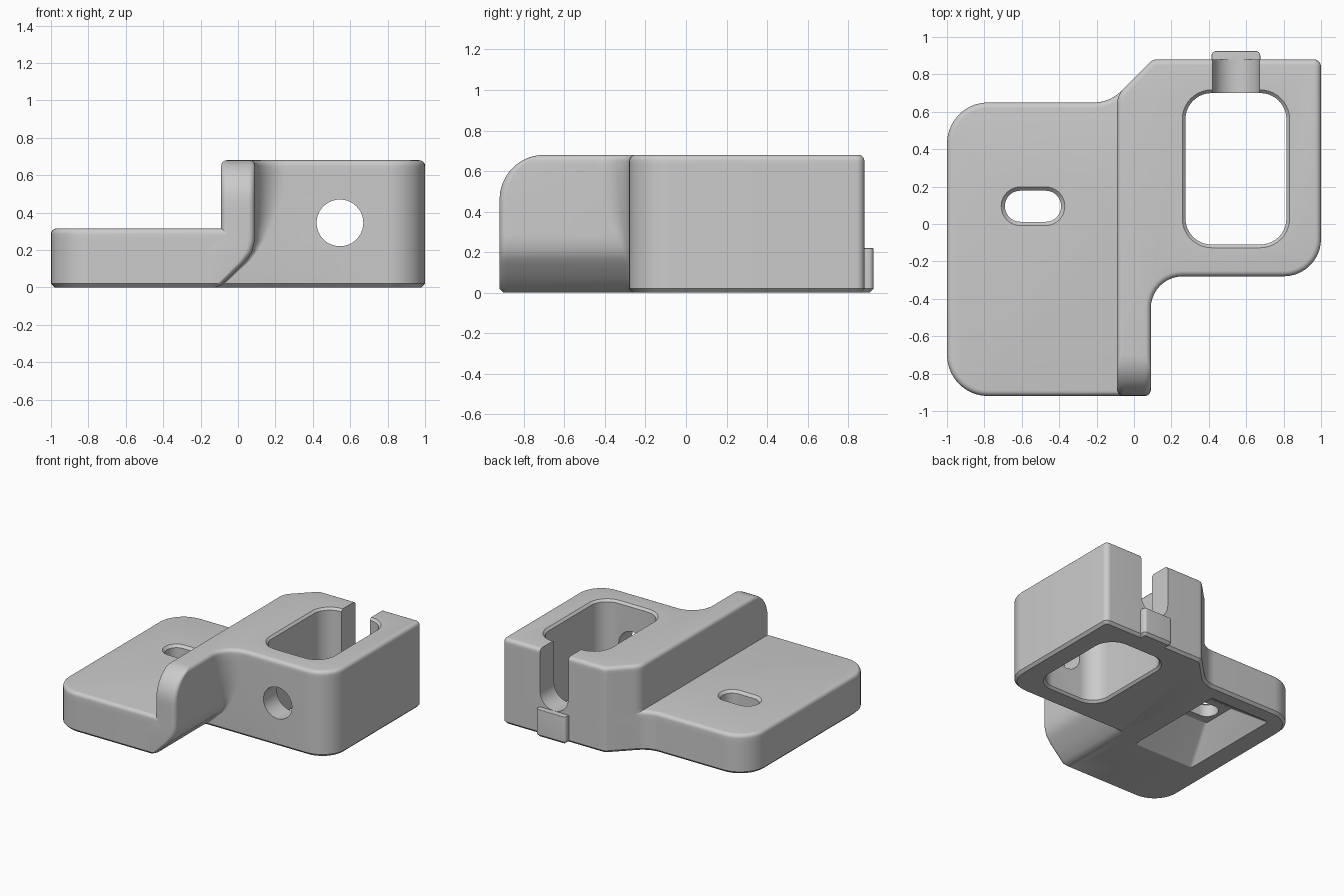
import bpy, bmesh, math
from mathutils import Vector

cube = bpy.data.objects.get("Cube")
if cube:
    bpy.data.objects.remove(cube)

grey = bpy.data.materials.new("light_grey")
grey.use_nodes = True
colour = (0.6, 0.6, 0.6, 1)
grey.diffuse_color = colour
grey.node_tree.nodes["Principled BSDF"].inputs["Base Color"].default_value = colour


def rounded(corners, steps=10):
    """Counter-clockwise outline from (x, y, radius) corners."""
    out = []
    for i, (x, y, r) in enumerate(corners):
        p = Vector((x, y))
        if not r:
            out.append(p)
            continue
        a = (Vector(corners[i - 1][:2]) - p).normalized()
        b = (Vector(corners[(i + 1) % len(corners)][:2]) - p).normalized()
        half = a.angle(b) / 2
        centre = p + (a + b).normalized() * r / math.sin(half)
        start = (p + a * r / math.tan(half) - centre).normalized()
        end = (p + b * r / math.tan(half) - centre).normalized()
        out += [centre + start.slerp(end, k / steps) * r for k in range(steps + 1)]
    return out


def inset(ring, t):
    """Move every outline point inwards by t along its mitre."""
    out = []
    for i, p in enumerate(ring):
        a = (p - ring[i - 1]).normalized()
        b = (ring[(i + 1) % len(ring)] - p).normalized()
        na, nb = Vector((-a.y, a.x)), Vector((-b.y, b.x))
        out.append(p + (na + nb) * t / (1 + na.dot(nb)))
    return out


def rect(x0, x1, y0, y1, r):
    return rounded([(x0, y0, r), (x1, y0, r), (x1, y1, r), (x0, y1, r)])


def loft(name, rows, along_y=False):
    """Solid through (height, outline) rows, capped at both ends."""
    bm = bmesh.new()
    rings = [[bm.verts.new((p.x, h, p.y) if along_y else (p.x, p.y, h)) for p in ring]
             for h, ring in rows]
    n = len(rings[0])
    for low, high in zip(rings, rings[1:]):
        for i in range(n):
            j = (i + 1) % n
            bm.faces.new((low[i], low[j], high[j], high[i]))
    bm.faces.new(rings[0][::-1])
    bm.faces.new(rings[-1])
    bmesh.ops.recalc_face_normals(bm, faces=bm.faces)
    mesh = bpy.data.meshes.new(name)
    bm.to_mesh(mesh)
    bm.free()
    mesh.materials.append(grey)
    obj = bpy.data.objects.new(name, mesh)
    bpy.context.collection.objects.link(obj)
    return obj


def activate(obj):
    bpy.ops.object.select_all(action='DESELECT')
    obj.select_set(True)
    bpy.context.view_layer.objects.active = obj


def cut(obj, cutter):
    cutter.hide_render = True
    mod = obj.modifiers.new("cut", 'BOOLEAN')
    mod.operation, mod.solver, mod.object = 'DIFFERENCE', 'EXACT', cutter
    activate(obj)
    bpy.ops.object.modifier_apply(modifier=mod.name)
    bpy.data.objects.remove(cutter)


def lerp(table, z):
    """Piecewise linear lookup in (z, value) pairs."""
    for (z0, v0), (z1, v1) in zip(table, table[1:]):
        if z <= z1:
            return v0 + (v1 - v0) * (z - z0) / (z1 - z0)
    return table[-1][1]


def levels(top, middle, fillet=0.03, chamfer=0.02):
    """(height, inset) pairs: chamfered foot, straight sides, rounded top."""
    rows = [(0, chamfer), (chamfer, 0)] + [(z, 0) for z in middle]
    for k in range(6):
        a = k / 5 * math.pi / 2
        rows.append((top - fillet + fillet * math.sin(a), fillet * (1 - math.cos(a))))
    return rows


# Shared shapes: sloped wall underside and the blend growing above it
UNDERSIDE = [(0, -0.1), (0.14, 0.04), (0.19, 0.075), (0.25, 0.09)]
BLEND = [(0, 0.01), (0.2, 0.03), (0.3, 0.075), (0.4, 0.12), (0.5, 0.15), (0.6, 0.17)]
WALL_LEFT = [(0, -0.2), (0.2, -0.2), (0.29, -0.09)]
FRONT, BOX_FRONT, BACK, TOP = -0.92, -0.28, 0.88, 0.68


def body_outline(z, t):
    right, left = lerp(UNDERSIDE, z), lerp(WALL_LEFT, z)
    front = FRONT
    if z > 0.46:
        front = -0.7 - math.sqrt(max(0, 0.22 ** 2 - (z - 0.46) ** 2)) - t
    return inset(rounded([
        (left, front, 0.035), (right, front, 0.035), (right, BOX_FRONT, lerp(BLEND, z)),
        (1, BOX_FRONT, 0.2), (1, BACK, 0.04), (0.1, BACK, 0.06),
        (left, left + 0.78, 0.12)]), t)


def plate_outline(z, t):
    right = min(lerp(UNDERSIDE, z) - 0.03, 0)
    return inset(rounded([
        (-1, FRONT, 0.22), (right, FRONT, 0), (right, 0, 0), (0.05, 0.2, 0),
        (0.05, 0.83, 0), (-0.13, 0.65, 0.2), (-1, 0.65, 0.22)]), t)


# Tall box with its upright wall
steps = [0.08, 0.14, 0.165, 0.19, 0.22, 0.25, 0.29, 0.33, 0.38, 0.42,
         0.46, 0.5, 0.54, 0.58, 0.61, 0.63]
body = loft("box_and_wall", [(z, body_outline(z, t)) for z, t in levels(TOP, steps)])

# Window through the box, with chamfered rims
window = rect(0.275, 0.815, -0.11, 0.7, 0.14)
wide = inset(window, -0.017)
cut(body, loft("window_cutter", [(-0.02, wide), (0, wide), (0.017, window),
                                 (TOP - 0.017, window), (TOP, wide), (TOP + 0.02, wide)]))

# Round hole in the front and open-topped notch in the back
hole = rect(0.42, 0.67, 0.22, 0.47, 0.1249)
cut(body, loft("hole_cutter", [(-0.4, hole), (0.1, hole)], True))
notch = rounded([(0.42, 0.22, 0.1249), (0.67, 0.22, 0.1249), (0.67, 0.8, 0), (0.42, 0.8, 0)])
cut(body, loft("notch_cutter", [(0.6, notch), (1, notch)], True))

# Low mounting plate
plate = loft("mounting_plate", [(z, plate_outline(z, t))
                                for z, t in levels(0.315, [0.08, 0.14, 0.19, 0.25])])

# Tapered pocket under the plate and the slot above it
cut(plate, loft("pocket_cutter", [(-0.02, rect(-0.84, -0.29, -0.37, 0.55, 0.02)),
                                  (0.2, rect(-0.72, -0.36, -0.05, 0.24, 0.02))]))
slot = rect(-0.69, -0.39, 0.012, 0.178, 0.082)
slot_rim = inset(slot, -0.02)
cut(plate, loft("slot_cutter", [(0.1, slot), (0.295, slot), (0.315, slot_rim), (0.34, slot_rim)]))

# Small tab below the notch
tab_ring = rect(0.415, 0.675, 0.8, 0.925, 0.025)
tab = loft("back_tab", [(z, inset(tab_ring, t)) for z, t in levels(0.22, [], 0.004)])

for obj in (body, plate, tab):
    activate(obj)
    bpy.ops.object.shade_smooth_by_angle(angle=math.radians(32))
